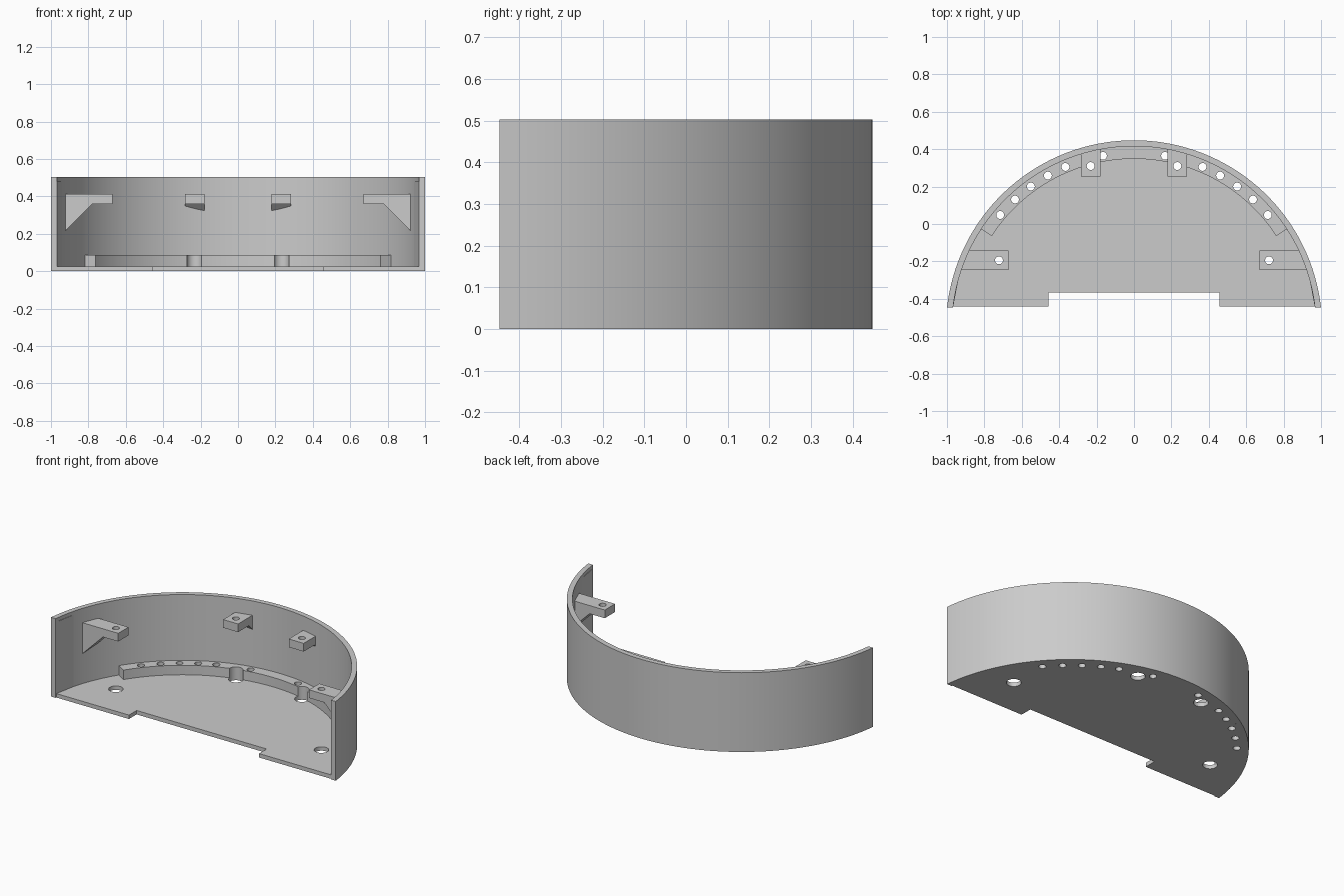
import bpy, bmesh
from math import sin, cos, acos, sqrt, radians
from mathutils import Vector

if "Cube" in bpy.data.objects:
    bpy.data.objects.remove(bpy.data.objects["Cube"])

CY = -0.5585            # centre of the curved wall
R_OUT, R_IN, R_LEDGE, R_HOLES = 1.006, 0.974, 0.907, 0.938
FRONT, TOP, FLOOR = -0.4475, 0.503, 0.025

grey = bpy.data.materials.new("light_grey")
grey.use_nodes = True
colour = (0.6, 0.6, 0.6, 1)
grey.diffuse_color = colour
grey.node_tree.nodes["Principled BSDF"].inputs["Base Color"].default_value = colour


def arc(r, a, n=96):
    """Points on the circle from -a to a, angle taken from the back."""
    steps = [-a + 2 * a * i / n for i in range(n + 1)]
    return [(r * sin(t), CY + r * cos(t)) for t in steps]


def end_angle(r, y):
    return acos((y - CY) / r)


def finish(name, bm):
    bmesh.ops.recalc_face_normals(bm, faces=bm.faces)
    mesh = bpy.data.meshes.new(name)
    bm.to_mesh(mesh)
    bm.free()
    mesh.materials.append(grey)
    obj = bpy.data.objects.new(name, mesh)
    bpy.context.collection.objects.link(obj)
    return obj


def prism(name, outline, z0, z1):
    bm = bmesh.new()
    face = bm.faces.new([bm.verts.new((x, y, z0)) for x, y in outline])
    new = bmesh.ops.extrude_face_region(bm, geom=[face])["geom"]
    verts = [v for v in new if isinstance(v, bmesh.types.BMVert)]
    bmesh.ops.translate(bm, verts=verts, vec=(0, 0, z1 - z0))
    return finish(name, bm)


def select(obj):
    bpy.ops.object.select_all(action="DESELECT")
    obj.select_set(True)
    bpy.context.view_layer.objects.active = obj


def drill(obj, holes):
    """Cut vertical round holes given as (x, y, radius)."""
    bm = bmesh.new()
    for x, y, r in holes:
        new = bmesh.ops.create_cone(bm, cap_ends=True, segments=32,
                                    radius1=r, radius2=r, depth=2)
        bmesh.ops.translate(bm, verts=new["verts"], vec=(x, y, 0))
    cutter = finish("hole_cutter", bm)
    cutter.hide_render = True
    mod = obj.modifiers.new("holes", "BOOLEAN")
    mod.operation, mod.solver, mod.object = "DIFFERENCE", "EXACT", cutter
    select(obj)
    bpy.ops.object.modifier_apply(modifier=mod.name)
    bpy.data.objects.remove(cutter)


def smooth(obj):
    select(obj)
    bpy.ops.object.shade_smooth_by_angle(angle=radians(30))


# Hole layout
rim_holes = [(s * R_HOLES * sin(radians(a)), CY + R_HOLES * cos(radians(a)), 0.021)
             for a in (10.2, 23, 29.4, 36, 42.7, 49.7) for s in (-1, 1)]
access = [(s * x, y, 0.042) for x, y in ((0.232, 0.31), (0.722, -0.194))
          for s in (-1, 1)]

# Curved wall
wall = prism("curved_wall", arc(R_OUT, end_angle(R_OUT, FRONT))
             + arc(R_IN, end_angle(R_IN, FRONT))[::-1], 0, TOP)
smooth(wall)

# Floor with a notch along its front edge
y = FRONT + 0.006
floor = prism("floor_plate", arc(R_IN, end_angle(R_IN, y))
              + [(0.457, y), (0.457, -0.365), (-0.457, -0.365), (-0.457, y)],
              0, FLOOR)
drill(floor, rim_holes + access)
smooth(floor)

# Raised ledge along the back of the floor
a = radians(57)
ledge = prism("rim_ledge", arc(R_IN, a) + arc(R_LEDGE, a)[::-1], FLOOR, 0.085)
drill(ledge, rim_holes + access)
smooth(ledge)


def bracket(name, lo, hi, tip, to_xy, wall_at, hole):
    """Arm with a sloped underside, running from its tip to the wall."""
    z0, z1, flat = 0.36, 0.412, tip + 0.107
    bm = bmesh.new()
    rings = []
    for w in (lo, hi):
        end = wall_at(w) + 0.008
        side = [(tip, z0), (tip, z1), (end, z1), (end, z0 - end + flat), (flat, z0)]
        rings.append([bm.verts.new((*to_xy(d, w), z)) for d, z in side])
    for ring in rings:
        bm.faces.new(ring)
    for i in range(5):
        j = (i + 1) % 5
        bm.faces.new((rings[0][i], rings[0][j], rings[1][j], rings[1][i]))
    obj = finish(name, bm)
    drill(obj, [(*hole, 0.021)])
    smooth(obj)


def wall_x(y):
    return sqrt(R_IN ** 2 - (y - CY) ** 2)


def wall_y(x):
    return CY + sqrt(R_IN ** 2 - x ** 2)


for side, s in (("left", 1), ("right", -1)):
    # Mounting brackets
    bracket(side + "_back_bracket", 0.178, 0.283, 0.255,
            lambda d, w: (s * w, d), wall_y, (s * 0.232, 0.31))
    bracket(side + "_side_bracket", -0.245, -0.142, 0.67,
            lambda d, w: (s * d, w), wall_x, (s * 0.722, -0.194))
    # Flat pad on the inside of each wall end
    y0, y1 = FRONT + 0.001, -0.305
    prism(side + "_end_pad", [(s * wall_x(y0), y0), (s * wall_x(y1), y1),
          (s * (wall_x(y1) + 0.01), y1), (s * (wall_x(y0) + 0.01), y0)], FLOOR, 0.48)
